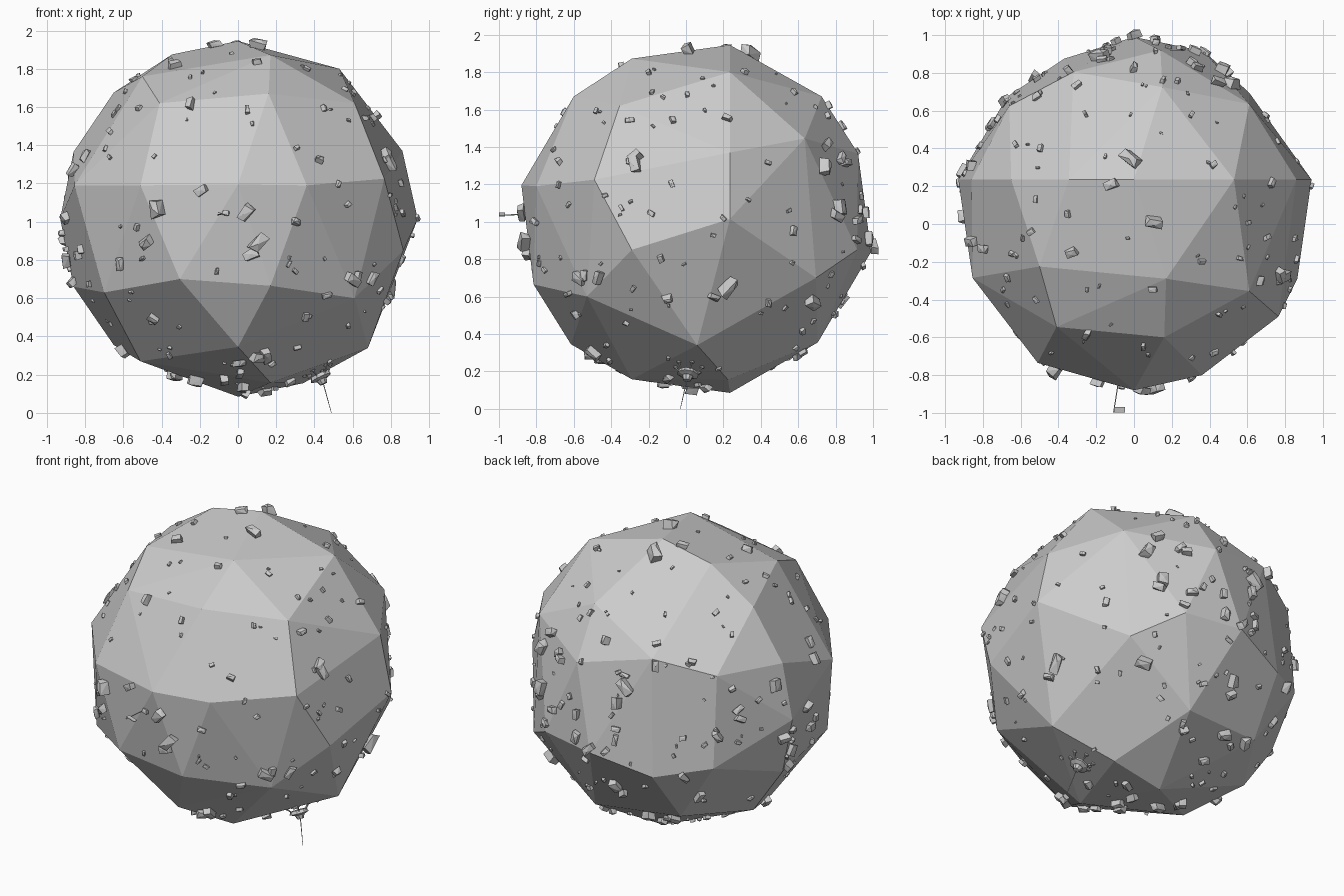
import bpy, bmesh, math, random
from mathutils import Vector, Matrix
from mathutils.bvhtree import BVHTree

if "Cube" in bpy.data.objects:
    bpy.data.objects.remove(bpy.data.objects["Cube"])

random.seed(7)
C = Vector((0, 0.045, 1.015))


def finish(bm, name):
    me = bpy.data.meshes.new(name)
    bm.to_mesh(me)
    bm.free()
    ob = bpy.data.objects.new(name, me)
    bpy.context.collection.objects.link(ob)
    return ob


# asteroid body: faceted convex ball, corners given relative to its centre
corners = [
    (0, .19, .93), (.53, .19, .785), (.86, .19, .355), (.94, .19, 0), (-.345, .19, .86),
    (-.65, .19, .66), (-.86, .19, .35), (-.93, .19, 0), (-.86, .19, -.355), (-.65, .19, -.66),
    (0, .19, -.93), (.34, .18, -.86), (.68, .015, -.675), (-.51, -.2, -.745),
    (.17, -.335, .857), (.16, -.645, .655), (-.41, -.59, .605), (-.5, -.27, .745),
    (.61, -.4, .605), (0, -.925, .18), (-.51, -.78, .175), (.36, -.845, .175),
    (.765, -.535, .21), (-.855, -.33, .175), (.865, -.335, -.165), (.61, -.575, -.415),
    (.17, -.86, -.35), (-.305, -.83, -.315), (-.70, -.5, -.385), (0, -.66, -.67),
    (.17, -.335, -.857), (.15, .68, .655), (.14, .875, .35), (0, .945, -.175),
    (.37, .87, -.165), (.61, .65, -.315), (.61, .59, .43), (-.32, .76, .45),
    (-.66, .58, .36), (-.37, .83, -.28), (-.67, .63, -.22), (.16, .66, -.66), (-.4, .58, -.62),
]
bm = bmesh.new()
for p in corners:
    bm.verts.new(C + Vector(p))
bmesh.ops.convex_hull(bm, input=bm.verts[:])
bmesh.ops.dissolve_limit(bm, angle_limit=math.radians(5), verts=bm.verts[:], edges=bm.edges[:])
bmesh.ops.recalc_face_normals(bm, faces=bm.faces[:])
bvh = BVHTree.FromBMesh(bm)
finish(bm, "asteroid_body")


def hit(origin, direction):
    loc, nor, _, _ = bvh.ray_cast(Vector(origin), Vector(direction))
    if loc is None:  # ray passes the edge of the ball: take the nearest surface
        o, d = Vector(origin), Vector(direction)
        loc, nor, _, _ = bvh.find_nearest(o + d * (C - o).dot(d))
    return loc, nor


def frame(loc, nor, spin=0.0):
    return (Matrix.Translation(loc) @ nor.to_track_quat('Z', 'Y').to_matrix().to_4x4()
            @ Matrix.Rotation(spin, 4, 'Z'))


# rocks: jittered angular chunks lying on the surface
rocks = bmesh.new()


def add_rock(loc, nor, size):
    tilt = Matrix.Rotation(random.uniform(-.5, .5), 4, 'X')
    M = frame(loc + nor * size * .17, nor, random.uniform(0, 6.28)) @ tilt
    dims = (size * .5, size * random.uniform(.25, .36), size * random.uniform(.22, .36))
    vs = []
    for sx in (-1, 1):
        for sy in (-1, 1):
            for sz in (-1, 1):
                j = [random.uniform(.6, 1) for _ in range(3)]
                vs.append(rocks.verts.new(M @ Vector((sx * dims[0] * j[0], sy * dims[1] * j[1],
                                                      sz * dims[2] * j[2]))))
    vs.append(rocks.verts.new(M @ Vector((dims[0] * random.uniform(-.4, .4), 0, dims[2] * 1.1))))
    res = bmesh.ops.convex_hull(rocks, input=vs)
    junk = [g for g in res["geom_interior"] if isinstance(g, bmesh.types.BMVert)]
    bmesh.ops.delete(rocks, geom=junk, context='VERTS')


# larger rocks read from each view: (across, up, size)
front = [(.04, 1.05, .10), (.10, .89, .12), (.07, .83, .09), (-.47, .89, .09), (-.42, 1.07, .11),
         (-.19, 1.16, .08), (-.25, 1.61, .07), (-.61, .78, .07), (-.44, .5, .07), (.14, .31, .09),
         (-.07, .19, .09), (.01, .27, .08), (.30, 1.0, .06), (.62, .71, .07), (.69, .70, .09),
         (-.34, .19, .08), (.46, .62, .06), (.35, .51, .06), (.05, 1.58, .05), (.42, 1.32, .05),
         (-.89, 1.02, .08), (-.88, .8, .09), (.66, 1.54, .06)]
right = [(-.27, 1.34, .09), (-.56, .70, .10), (.22, .66, .13), (.15, .60, .07), (.67, .58, .10),
         (-.10, .59, .06), (.74, 1.41, .08), (.82, 1.34, .08), (-.07, 1.54, .05), (.22, 1.55, .06),
         (.57, .95, .06), (.80, 1.03, .09), (.44, .57, .05), (-.50, .3, .09), (-.36, .17, .08),
         (.84, 1.52, .07), (.95, 1.05, .07)]
top = [(-.01, .33, .12), (-.12, .21, .08), (.10, .01, .10), (-.33, -.15, .08), (-.18, .87, .12),
       (.34, .95, .08), (.46, .81, .10), (.51, .73, .10), (-.30, .73, .06), (-.51, .67, .06),
       (-.54, -.04, .05), (.10, -.34, .06), (-.16, .97, .06), (.78, -.27, .09), (-.51, .76, .05)]
for a, b, s in front:
    add_rock(*hit((a, -3, b), (0, 1, 0)), s)
for a, b, s in right:
    add_rock(*hit((3, a, b), (-1, 0, 0)), s)
for a, b, s in top:
    add_rock(*hit((a, b, 4), (0, 0, -1)), s)


def random_dir():
    z, a = random.uniform(-1, 1), random.uniform(0, 2 * math.pi)
    r = math.sqrt(1 - z * z)
    return Vector((r * math.cos(a), r * math.sin(a), z))


# small scatter everywhere, larger rocks on the back and left
for i in range(150):
    d = random_dir()
    add_rock(*hit(C + d * 3, -d), random.uniform(.02, .05))
n = 0
while n < 40:
    d = random_dir()
    if d.z < .5 and d.x < .4 and d.y > -.3:
        add_rock(*hit(C + d * 3, -d), random.uniform(.05, .095))
        n += 1
finish(rocks, "scattered_rocks")


def rod(bm, a, b, r1, r2=None, seg=6):
    a, b = Vector(a), Vector(b)
    M = (Matrix.Translation((a + b) / 2)
         @ (b - a).to_track_quat('Z', 'Y').to_matrix().to_4x4())
    bmesh.ops.create_cone(bm, cap_ends=True, segments=seg, radius1=r1,
                          radius2=r1 if r2 is None else r2, depth=(b - a).length, matrix=M)


# flag planted on the front
base, _ = hit((-.085, -3, 1.04), (0, 1, 0))
bm = bmesh.new()
rod(bm, base, (-.108, -.998, 1.035), .003)
finish(bm, "flag_pole")
bm = bmesh.new()
bmesh.ops.create_cube(bm, size=1, matrix=Matrix.Translation((-.077, -.984, 1.04))
                      @ Matrix.Rotation(.3, 4, 'Y') @ Matrix.Diagonal((.06, .03, .004, 1)))
finish(bm, "flag")

# small lander standing on the underside, built along its local z
d = Vector((.43, -.03, -.82)).normalized()
loc, nor = hit(C + d * 3, -d)
M = frame(loc, nor)
bm = bmesh.new()
rod(bm, (0, 0, .025), (0, 0, .045), .05, .06, 8)
rod(bm, (0, 0, .045), (0, 0, .055), .06, .035, 8)
rod(bm, (0, 0, .055), (0, 0, .08), .03, .02, 8)
bm.transform(M)
finish(bm, "lander_body")
bm = bmesh.new()
for i in range(6):
    a = i * math.pi / 3
    c, s = math.cos(a), math.sin(a)
    rod(bm, (.045 * c, .045 * s, .035), (.075 * c, .075 * s, .005), .004)
    rod(bm, (.075 * c, .075 * s, 0), (.075 * c, .075 * s, .008), .013, .008, 8)
bm.transform(M)
finish(bm, "lander_legs")
bm = bmesh.new()
rod(bm, M @ Vector((0, 0, .07)), (.488, -.03, .001), .003, .0015)
finish(bm, "lander_antenna")
